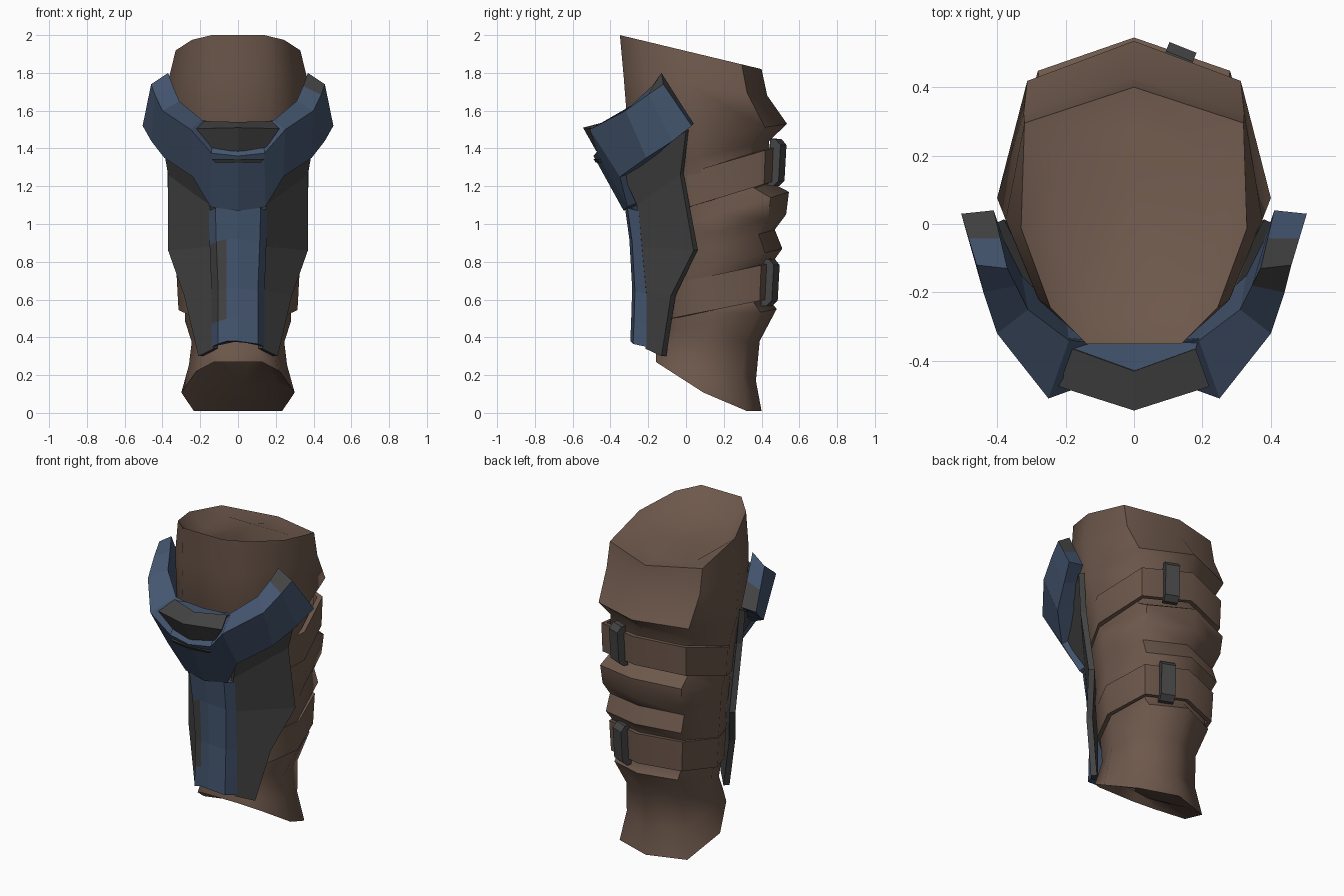
import bpy, bmesh, math
from mathutils import Vector, Matrix

if "Cube" in bpy.data.objects:
    bpy.data.objects.remove(bpy.data.objects["Cube"])


def mat(name, rgb):
    m = bpy.data.materials.new(name)
    m.diffuse_color = (*rgb, 1)
    m.use_nodes = True
    m.node_tree.nodes["Principled BSDF"].inputs["Base Color"].default_value = m.diffuse_color
    return m


BROWN = mat("brown leather", (0.155, 0.098, 0.072))
BLUE = mat("blue paint", (0.058, 0.092, 0.16))
GREY = mat("dark grey metal", (0.058, 0.058, 0.058))


def finish(name, bm, mats, smooth=None, recalc=True):
    if recalc:
        bmesh.ops.recalc_face_normals(bm, faces=bm.faces)
    me = bpy.data.meshes.new(name)
    bm.to_mesh(me)
    bm.free()
    ob = bpy.data.objects.new(name, me)
    bpy.context.collection.objects.link(ob)
    for m in mats:
        me.materials.append(m)
    if smooth:
        bpy.context.view_layer.objects.active = ob
        ob.select_set(True)
        bpy.ops.object.shade_smooth_by_angle(angle=math.radians(smooth))
        ob.select_set(False)
    return ob


def loft(rows, closed=True, loop=False, rule=None):
    """Skin rows of points; rule(i, j) picks the material index."""
    bm = bmesh.new()
    vs = [[bm.verts.new(p) for p in r] for r in rows]
    n, m = len(rows), len(rows[0])
    for i in range(n if loop else n - 1):
        for j in range(m if closed else m - 1):
            k, l = (i + 1) % n, (j + 1) % m
            f = bm.faces.new((vs[i][j], vs[i][l], vs[k][l], vs[k][j]))
            if rule:
                f.material_index = rule(i, j)
    return bm, vs


# Leg cross-section: (width factor, front-to-back factor), pointed at the back
HALF = [(0.42, 0), (0.74, 0.14), (1, 0.45), (0.78, 0.86)]
SECTION = HALF + [(0, 1)] + [(-x, t) for x, t in reversed(HALF)]


def ring(yf, yb, w, zf, zb, back=0.78, grow=1.0):
    c = (yf + yb) / 2
    return [(x * w * grow * (back / 0.78 if t == 0.86 else 1),
             c + (yf + (yb - yf) * t - c) * grow, zf + (zb - zf) * t)
            for x, t in SECTION]


# Leather leg wrap with bulging layers and dished ends
top = (-0.35, 0.40, 0.33, 2.0, 1.82, 0.97)
bottom = (-0.16, 0.40, 0.30, 0.27, -0.09)
layers = [
    top,
    (-0.33, 0.43, 0.375, 1.78, 1.68, 0.86),
    (-0.30, 0.535, 0.40, 1.40, 1.53),
    (-0.24, 0.44, 0.36, 1.28, 1.44),
    (-0.17, 0.45, 0.345, 1.00, 1.22),
    (-0.15, 0.545, 0.36, 0.95, 1.17),
    (-0.15, 0.53, 0.35, 0.87, 1.05),
    (-0.14, 0.47, 0.33, 0.80, 0.97),
    (-0.14, 0.51, 0.335, 0.70, 0.87),
    (-0.14, 0.46, 0.31, 0.64, 0.80),
    (-0.13, 0.44, 0.28, 0.47, 0.60),
    (-0.13, 0.48, 0.28, 0.43, 0.55),
    (-0.14, 0.39, 0.245, 0.37, 0.38),
    (-0.16, 0.37, 0.26, 0.32, 0.17),
]
# The top has a valley behind its front rim and a low mound in the middle
drop = [0.12, 0.11, 0.08, 0.01, 0.0, 0.01, 0.08, 0.11, 0.12]
top_dish = [(x, y, z - d) for (x, y, z), d in zip(ring(*top, grow=0.68), drop)]
low_rim = [(x, y, max(z, 0.01)) for x, y, z in ring(*bottom)]
low_dish = [(x, y, max(z, 0.01) + 0.05) for x, y, z in ring(*bottom, grow=0.68)]
bm, vs = loft([top_dish] + [ring(*l) for l in layers] + [low_rim, low_dish])
for row, p in ((vs[0], (0, 0.12, 1.885)), (vs[-1], (0, 0.12, 0.12))):
    c = bm.verts.new(p)
    for j in range(len(row)):
        bm.faces.new((row[j], row[(j + 1) % len(row)], c))
finish("leg_wrap", bm, [BROWN], 50)


# Straps: closed belts with a thickness, running up towards the back
def strap(name, hi, lo):
    rows = [ring(*hi, grow=0.92), ring(*hi), ring(*lo), ring(*lo, grow=0.92)]
    finish(name, loft(rows, loop=True)[0], [BROWN], 50)


strap("upper_strap", (-0.20, 0.52, 0.375, 1.21, 1.42), (-0.18, 0.51, 0.37, 1.03, 1.24))
strap("lower_strap", (-0.14, 0.485, 0.325, 0.67, 0.80), (-0.13, 0.475, 0.315, 0.49, 0.61))


# Strap buckles: bevelled blocks on the right side of the back
def buckle(name, y, z, h):
    bm = bmesh.new()
    bmesh.ops.create_cube(bm, size=1)
    bmesh.ops.scale(bm, vec=(0.085, 0.06, h), verts=bm.verts)
    edges = [e for e in bm.edges if abs(e.verts[0].co.x - e.verts[1].co.x) > 0.01
             and e.verts[0].co.y > 0]
    bmesh.ops.bevel(bm, geom=edges, offset=0.03, segments=1, affect='EDGES')
    rot = Matrix.Rotation(-0.38, 4, 'Z') @ Matrix.Rotation(-0.06, 4, 'X')
    bmesh.ops.transform(bm, matrix=Matrix.Translation((0.13, y, z)) @ rot, verts=bm.verts)
    finish(name, bm, [GREY])


buckle("upper_buckle", 0.483, 1.325, 0.25)
buckle("lower_buckle", 0.447, 0.69, 0.25)


# Side plates of the shin guard
inner = [(0.13, -0.215, 0.34), (0.13, -0.215, 0.65), (0.14, -0.235, 0.88),
         (0.15, -0.26, 1.10), (0.24, -0.35, 1.30)]
outer = [(0.21, -0.13, 0.30), (0.285, -0.08, 0.62), (0.37, 0.04, 0.86),
         (0.37, -0.03, 1.26), (0.41, 0.0, 1.49)]
for side, s in (("right", 1), ("left", -1)):
    bm = loft([[(s * x, y, z) for x, y, z in pair] for pair in zip(inner, outer)], closed=False)[0]
    for f in bm.faces:  # face the plate forwards
        f.normal_update()
        if f.normal.y > 0:
            f.normal_flip()
    ob = finish(side + "_shin_plate", bm, [GREY], recalc=False)
    mod = ob.modifiers.new("thickness", 'SOLIDIFY')
    mod.thickness = 0.035
    mod.offset = -1


# Blue centre ridge, with a worn grey patch on the left
def ridge_row(z, y, w, yb):
    return [(-w, yb, z - 0.03), (-w + 0.035, y + 0.015, z - 0.015), (-0.06, y + 0.008, z),
            (0, y, z), (w - 0.035, y + 0.015, z - 0.015), (w, yb, z - 0.03), (0, yb + 0.01, z)]


rows = [ridge_row(*r) for r in [
    (0.38, -0.295, 0.14, -0.21), (0.50, -0.29, 0.14, -0.21), (0.66, -0.285, 0.14, -0.21),
    (0.92, -0.30, 0.15, -0.235), (1.10, -0.325, 0.155, -0.25)]]
bm, vs = loft(rows, rule=lambda i, j: int(i in (1, 2) and j in (0, 1)))
bm.faces.new(vs[0])
bm.faces.new(vs[-1])
finish("shin_ridge", bm, [BLUE, GREY])

# Knee collar: sections of outer top, outer bottom, inner bottom, inner top
half = [
    [(0.46, -0.12, 1.74), (0.505, 0.03, 1.52), (0.41, 0.04, 1.53), (0.37, -0.13, 1.80)],
    [(0.44, -0.20, 1.685), (0.46, -0.07, 1.44), (0.38, -0.05, 1.47), (0.345, -0.18, 1.73)],
    [(0.40, -0.32, 1.60), (0.39, -0.21, 1.35), (0.33, -0.14, 1.38), (0.31, -0.25, 1.65)],
    [(0.25, -0.51, 1.50), (0.24, -0.35, 1.25), (0.20, -0.26, 1.28), (0.19, -0.34, 1.55)],
    [(0.14, -0.47, 1.375), (0.145, -0.31, 1.09), (0.12, -0.24, 1.12), (0.13, -0.345, 1.54)],
]
centre = [(0, -0.49, 1.36), (0, -0.33, 1.07), (0, -0.25, 1.10), (0, -0.35, 1.53)]
rows = half + [centre] + [[(-x, y, z) for x, y, z in r] for r in reversed(half)]
bm, vs = loft(rows, rule=lambda i, j: int(i == 0 and j == 3))


# Two-tone end caps: right is grey above, left is grey below
for row, grey_top in ((vs[0], True), (vs[-1], False)):
    ot, ob_, ib, it = row
    mo = bm.verts.new(ot.co.lerp(ob_.co, 0.52))
    mi = bm.verts.new(it.co.lerp(ib.co, 0.52))
    bm.faces.new((ot, mo, mi, it)).material_index = int(grey_top)
    bm.faces.new((mo, ob_, ib, mi)).material_index = int(not grey_top)
finish("knee_collar", bm, [BLUE, GREY])


# Inserts in the front dip of the collar: grey lip, blue backing, thin trim
def insert(name, material, pts):
    rows = [pts[0], pts[1], [(-x, y, z) for x, y, z in pts[0]]]
    bm, vs = loft(rows)
    bm.faces.new(vs[0])
    bm.faces.new(vs[-1])
    finish(name, bm, [material])


insert("front_lip", GREY, [
    [(0.22, -0.475, 1.505), (0.14, -0.44, 1.39), (0.14, -0.36, 1.42), (0.18, -0.365, 1.545)],
    [(0, -0.545, 1.51), (0, -0.475, 1.385), (0, -0.38, 1.42), (0, -0.43, 1.54)]])
insert("lip_backing", BLUE, [
    [(0.18, -0.365, 1.54), (0.14, -0.36, 1.42), (0.14, -0.32, 1.42), (0.19, -0.335, 1.54)],
    [(0, -0.43, 1.535), (0, -0.38, 1.42), (0, -0.33, 1.42), (0, -0.35, 1.535)]])
insert("lip_trim", GREY, [
    [(0.14, -0.472, 1.345), (0.12, -0.458, 1.325), (0.12, -0.42, 1.325), (0.13, -0.42, 1.345)],
    [(0, -0.49, 1.345), (0, -0.478, 1.325), (0, -0.42, 1.325), (0, -0.42, 1.345)]])
